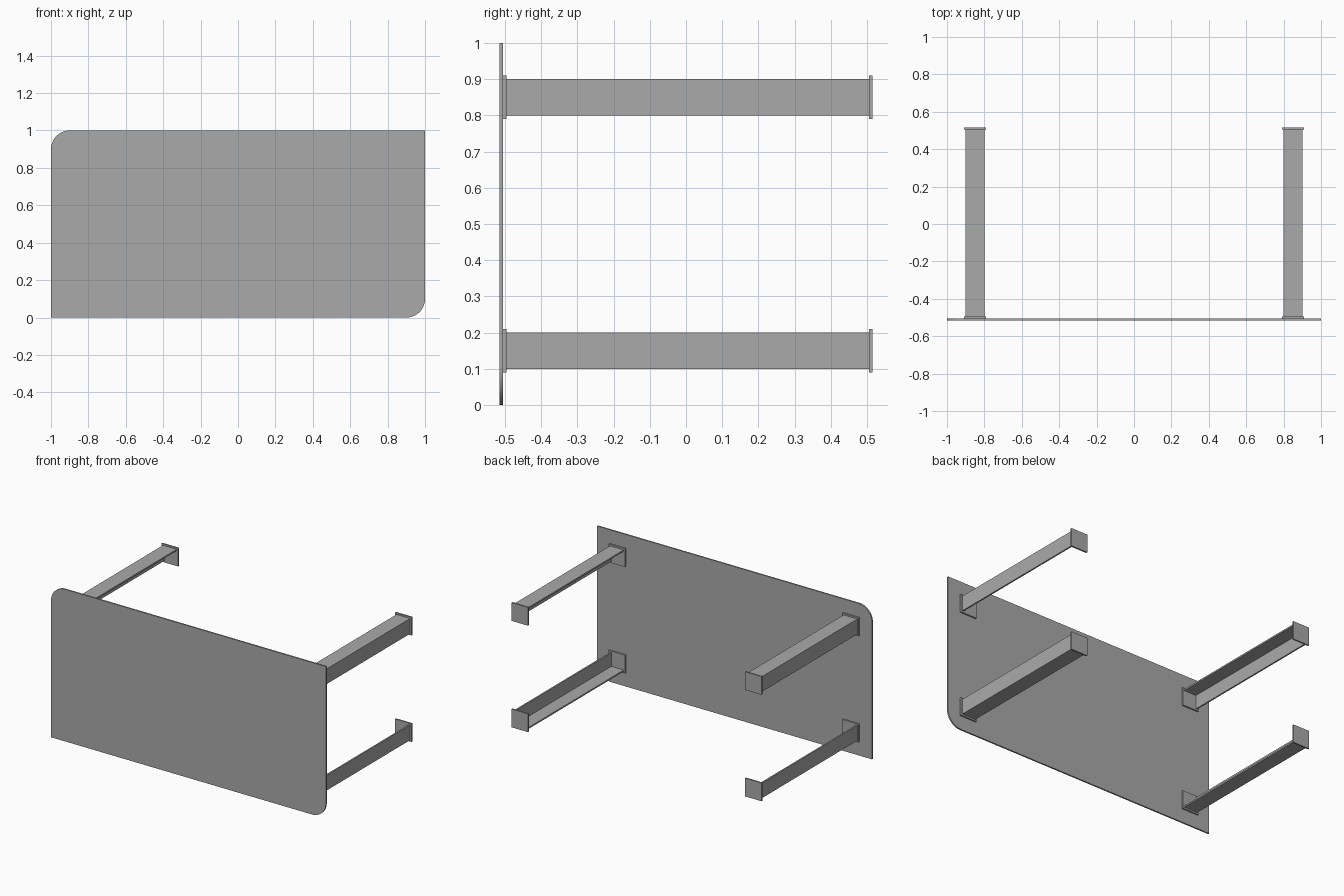
import bpy, bmesh, math

cube = bpy.data.objects.get("Cube")
if cube:
    bpy.data.objects.remove(cube, do_unlink=True)

grey = bpy.data.materials.new("steel grey")
grey.use_nodes = True
colour = (0.4, 0.4, 0.4, 1)
grey.diffuse_color = colour
grey.node_tree.nodes["Principled BSDF"].inputs["Base Color"].default_value = colour

SHEET = 0.01      # thickness of every sheet
FRONT = -0.515    # front of the panel
LEG = 1.0         # length of a leg


def extrude(name, outline, y, depth):
    """Extrude an (x, z) outline along y."""
    bm = bmesh.new()
    face = bm.faces.new([bm.verts.new((x, y, z)) for x, z in outline])
    ext = bmesh.ops.extrude_face_region(bm, geom=[face])
    moved = [v for v in ext["geom"] if isinstance(v, bmesh.types.BMVert)]
    bmesh.ops.translate(bm, verts=moved, vec=(0, depth, 0))
    bmesh.ops.recalc_face_normals(bm, faces=bm.faces)
    mesh = bpy.data.meshes.new(name)
    bm.to_mesh(mesh)
    bm.free()
    mesh.materials.append(grey)
    obj = bpy.data.objects.new(name, mesh)
    bpy.context.collection.objects.link(obj)
    return obj


def arc(cx, cz, radius, start, steps=16):
    """Quarter-circle points, counter-clockwise from the start angle."""
    return [(cx + radius * math.cos(start + math.pi / 2 * i / steps),
             cz + radius * math.sin(start + math.pi / 2 * i / steps))
            for i in range(steps + 1)]


# Panel with two opposite rounded corners
R = 0.1
outline = ([(-1, 0)] + arc(1 - R, R, R, -math.pi / 2)
           + [(1, 1)] + arc(R - 1, 1 - R, R, math.pi / 2))
panel = extrude("panel", outline, FRONT, SHEET)
bpy.context.view_layer.objects.active = panel
panel.select_set(True)
bpy.ops.object.shade_smooth_by_angle(angle=math.radians(30))

# Four angle-section legs, corner outwards, with a square plate at each end
for side, sx in (("left", 1), ("right", -1)):
    for level, sz in (("upper", 1), ("lower", -1)):
        def place(points):
            return [(sx * (0.85 + u), 0.5 + sz * (0.35 + v)) for u, v in points]

        h, t = 0.05, 0.05 - SHEET
        angle = place([(h, h), (-h, h), (-h, t), (t, t), (t, -h), (h, -h)])
        p = 0.06
        square = place([(p, p), (-p, p), (-p, -p), (p, -p)])
        y = FRONT + SHEET
        extrude(f"{level}_{side}_mounting_plate", square, y, SHEET)
        extrude(f"{level}_{side}_leg", angle, y + SHEET, LEG)
        extrude(f"{level}_{side}_foot_plate", square, y + SHEET + LEG, SHEET)
